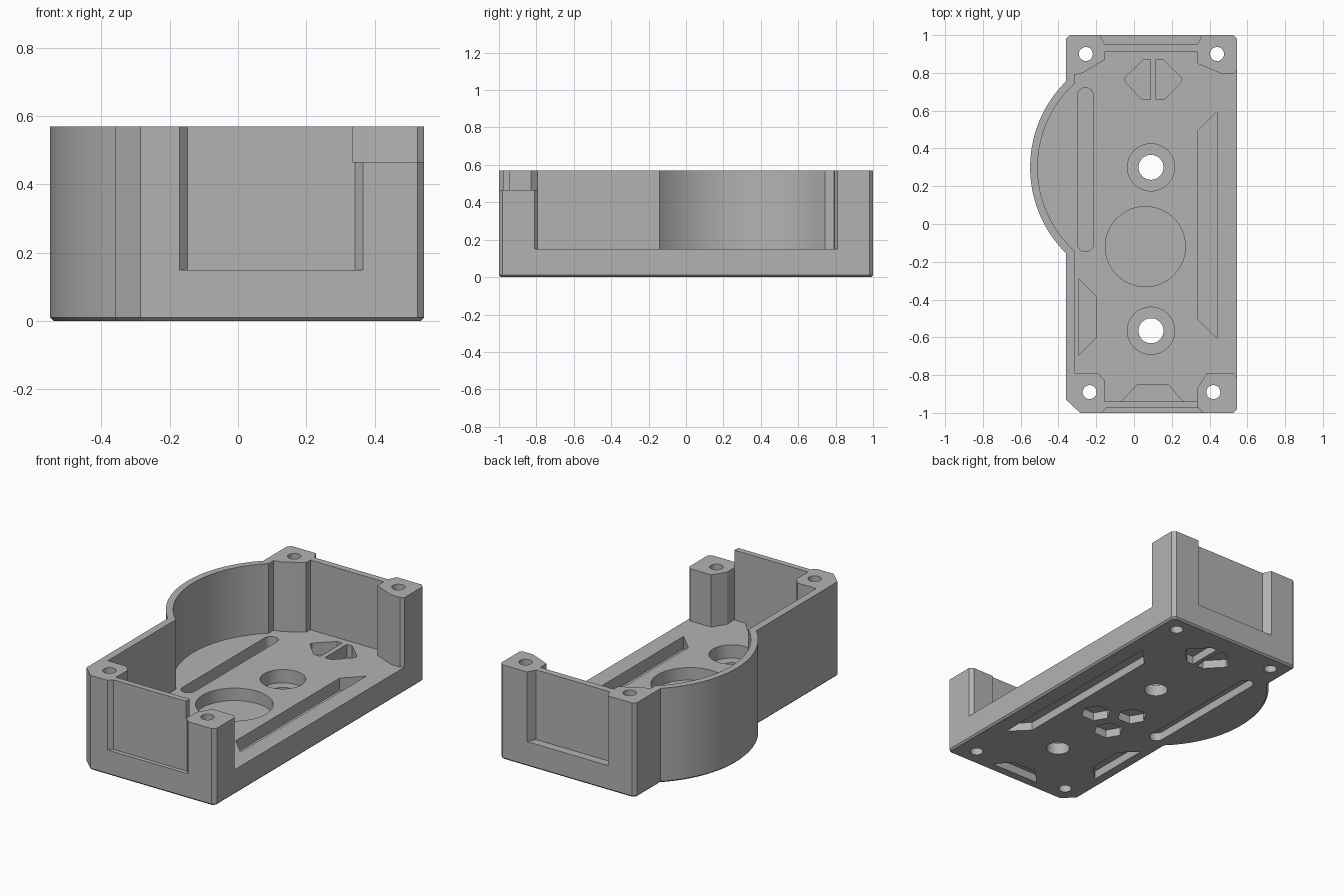
import bpy, bmesh
from math import cos, sin, pi, asin, radians

old = bpy.data.objects.get("Cube")
if old:
    bpy.data.objects.remove(old)

HEIGHT, FLOOR = 0.57, 0.15
TOP_POCKET, BOTTOM_POCKET = 0.075, 0.05
HUB = (0.09, 0.3)          # centre of the rounded bulge
LEFT, RIGHT = -0.36, 0.545

grey = bpy.data.materials.new("mid_grey")
grey.use_nodes = True
grey.diffuse_color = (0.45, 0.45, 0.45, 1)
grey.node_tree.nodes["Principled BSDF"].inputs["Base Color"].default_value = (0.45, 0.45, 0.45, 1)


def arc(center, radius, start, end, steps):
    return [(center[0] + radius * cos(start + (end - start) * i / steps),
             center[1] + radius * sin(start + (end - start) * i / steps))
            for i in range(steps + 1)]


def circle(center, radius, steps=48):
    return arc(center, radius, 0, 2 * pi, steps)[:-1]


def bulge(radius, wall_x):
    """Left-hand arc of the hub circle from back to front, ending on wall_x."""
    half = asin(((radius ** 2 - (HUB[0] - wall_x) ** 2) ** 0.5) / radius)
    return arc(HUB, radius, pi - half, pi + half, 40)


def prism(name, outline, z0, z1, chamfer=0):
    bm = bmesh.new()
    face = bm.faces.new([bm.verts.new((x, y, z0)) for x, y in outline])
    out = bmesh.ops.extrude_face_region(bm, geom=[face])
    for v in out["geom"]:
        if isinstance(v, bmesh.types.BMVert):
            v.co.z = z1
    bmesh.ops.recalc_face_normals(bm, faces=bm.faces)
    if chamfer:
        rim = [e for e in bm.edges if all(v.co.z == z0 for v in e.verts)]
        bmesh.ops.bevel(bm, geom=rim, offset=chamfer, segments=1, affect='EDGES')
    mesh = bpy.data.meshes.new(name)
    bm.to_mesh(mesh)
    bm.free()
    mesh.materials.append(grey)
    obj = bpy.data.objects.new(name, mesh)
    bpy.context.collection.objects.link(obj)
    return obj


# Outer shell with clipped corners and the round bulge on one side
shell = [(-0.285, -1), (0.525, -1), (RIGHT, -0.98), (RIGHT, 0.98), (0.525, 1),
         (-0.34, 1), (LEFT, 0.98)] + bulge(0.64, LEFT) + [(LEFT, -0.93)]
body = prism("housing_tray", shell, 0, HEIGHT, 0.01)


def cut(outline, z0, z1):
    tool = prism("cutter", outline, z0, z1)
    tool.hide_render = True
    mod = body.modifiers.new("cut", 'BOOLEAN')
    mod.operation, mod.solver, mod.object = 'DIFFERENCE', 'EXACT', tool
    bpy.context.view_layer.objects.active = body
    bpy.ops.object.modifier_apply(modifier=mod.name)
    bpy.data.objects.remove(tool)


# Inner cavity, open on the right, leaving four corner posts
cavity = [(-0.155, -0.94), (0.335, -0.94), (0.335, -0.87), (0.385, -0.79),
          (0.525, -0.79), (0.565, -0.83), (0.7, -0.83), (0.7, 0.825), (0.565, 0.825),
          (0.525, 0.795), (0.465, 0.795), (0.335, 0.85), (0.335, 0.91), (-0.155, 0.91),
          (-0.155, 0.87), (-0.27, 0.8), (-0.315, 0.79)]
cavity += bulge(0.6, -0.315) + [(-0.315, -0.79), (-0.19, -0.79), (-0.155, -0.83)]
cut(cavity, FLOOR, 0.7)

# Recessed panels on the front and back walls
cut([(-0.195, -1.025), (0.39, -1.025), (0.343, -0.975), (-0.148, -0.975)], FLOOR, 0.7)
cut([(-0.155, 0.95), (0.335, 0.95), (0.385, 1.05), (-0.205, 1.05)], FLOOR, 0.7)

# Lowered front right post
cut([(0.335, -1.1), (0.7, -1.1), (0.7, -0.7), (0.335, -0.7)], 0.465, 0.7)

# Screw holes through the posts
for spot in [(-0.255, 0.9), (0.44, 0.9), (-0.235, -0.89), (0.42, -0.89)]:
    cut(circle(spot, 0.037, 32), -0.1, 0.7)

# Counterbored shaft holes
for spot in [HUB, (0.09, -0.565)]:
    cut(circle(spot, 0.125), FLOOR - 0.08, 0.3)
    cut(circle(spot, 0.066), -0.1, 0.3)

# Pockets sunk into the floor from both sides with a thin web between
arrow = [(0.015, 0.87), (0.05, 0.87), (0.15, 0.775), (0.15, 0.755), (0.06, 0.66), (0.015, 0.66)]
pockets = [
    [(0.335, -0.5), (0.44, -0.605), (0.44, 0.595), (0.335, 0.49)],
    [(-0.295, -0.695), (-0.2, -0.6), (-0.2, -0.385), (-0.295, -0.29)],
    [(-0.068, -0.94), (0.26, -0.94), (0.18, -0.85), (0.02, -0.85)],
    arc((-0.257, 0.68), 0.042, 0, pi, 12) + arc((-0.257, -0.105), 0.042, pi, 2 * pi, 12),
    [(0.102 + x, y) for x, y in arrow],
    [(0.102 - x, y) for x, y in arrow],
]
for outline in pockets:
    cut(outline, FLOOR - TOP_POCKET, 0.3)
    cut(outline, -0.1, BOTTOM_POCKET)

# Round pocket above, three hexagon pockets below
plate = (0.06, -0.12)
cut(circle(plate, 0.212, 64), FLOOR - TOP_POCKET, 0.3)
for spot in arc(plate, 0.12, 0, 4 * pi / 3, 2):
    cut(circle(spot, 0.085, 6), -0.1, BOTTOM_POCKET)

# Smooth the round walls, keep edges crisp
bpy.ops.object.select_all(action='DESELECT')
body.select_set(True)
bpy.context.view_layer.objects.active = body
bpy.ops.object.shade_smooth_by_angle(angle=radians(25))
